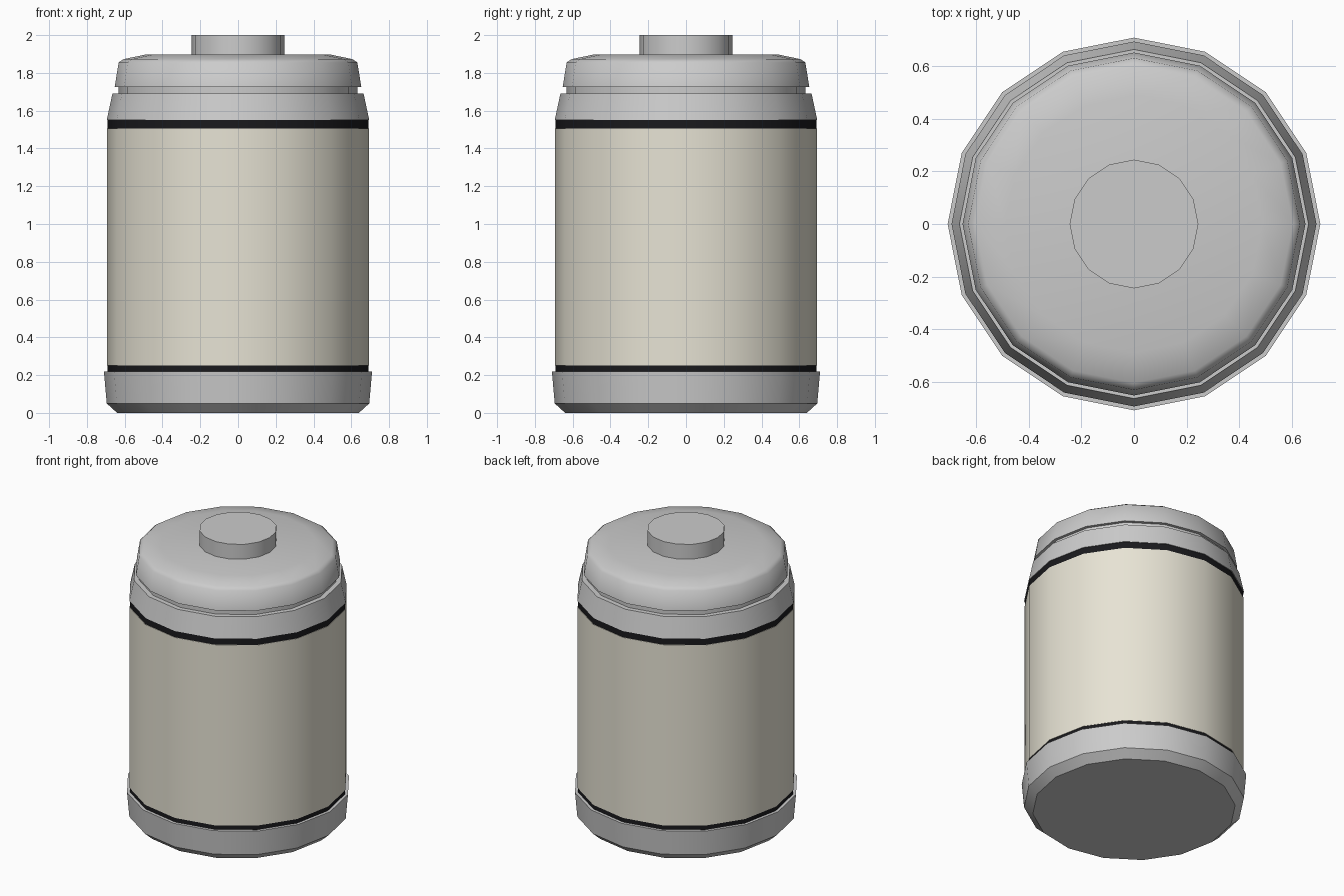
import bpy, math

if "Cube" in bpy.data.objects:
    bpy.data.objects.remove(bpy.data.objects["Cube"])

SIDES = 16


def material(name, color):
    m = bpy.data.materials.new(name)
    m.diffuse_color = color
    m.use_nodes = True
    m.node_tree.nodes["Principled BSDF"].inputs["Base Color"].default_value = m.diffuse_color
    return m


def lathe(name, profile, mat=None, angle=30):
    """Revolve (radius, z) points into a closed 16-sided solid."""
    verts, faces = [], []
    for r, z in profile:
        for i in range(SIDES):
            a = 2 * math.pi * i / SIDES
            verts.append((r * math.cos(a), r * math.sin(a), z))
    for k in range(len(profile) - 1):
        for i in range(SIDES):
            j = (i + 1) % SIDES
            a, b = k * SIDES, (k + 1) * SIDES
            faces.append((a + i, a + j, b + j, b + i))
    top = (len(profile) - 1) * SIDES
    faces.append(tuple(reversed(range(SIDES))))
    faces.append(tuple(range(top, top + SIDES)))
    mesh = bpy.data.meshes.new(name)
    mesh.from_pydata(verts, [], faces)
    ob = bpy.data.objects.new(name, mesh)
    bpy.context.collection.objects.link(ob)
    if mat:
        mesh.materials.append(mat)
    bpy.ops.object.select_all(action='DESELECT')
    ob.select_set(True)
    bpy.context.view_layer.objects.active = ob
    bpy.ops.object.shade_smooth_by_angle(angle=math.radians(angle))
    return ob


cream = material("cream", (0.80, 0.77, 0.66, 1))
black = material("black", (0.01, 0.01, 0.012, 1))

# Base with chamfered foot and slightly flared rim
lathe("base", [(0.64, 0), (0.695, 0.05), (0.71, 0.22)])

# Main shell and the dark seals above and below it
lathe("lower_seal", [(0.69, 0.22), (0.69, 0.25)], black)
lathe("body", [(0.693, 0.25), (0.693, 1.505)], cream)
lathe("upper_seal", [(0.69, 1.505), (0.69, 1.55)], black)

# Tapered collar, recessed neck and lid
lathe("collar", [(0.695, 1.55), (0.665, 1.69)])
lathe("neck", [(0.632, 1.69), (0.632, 1.725)])
lathe("lid", [(0.653, 1.725), (0.632, 1.855), (0.605, 1.873), (0.49, 1.897)], angle=60)

# Knob on the lid
lathe("knob", [(0.245, 1.88), (0.245, 2.0)])
